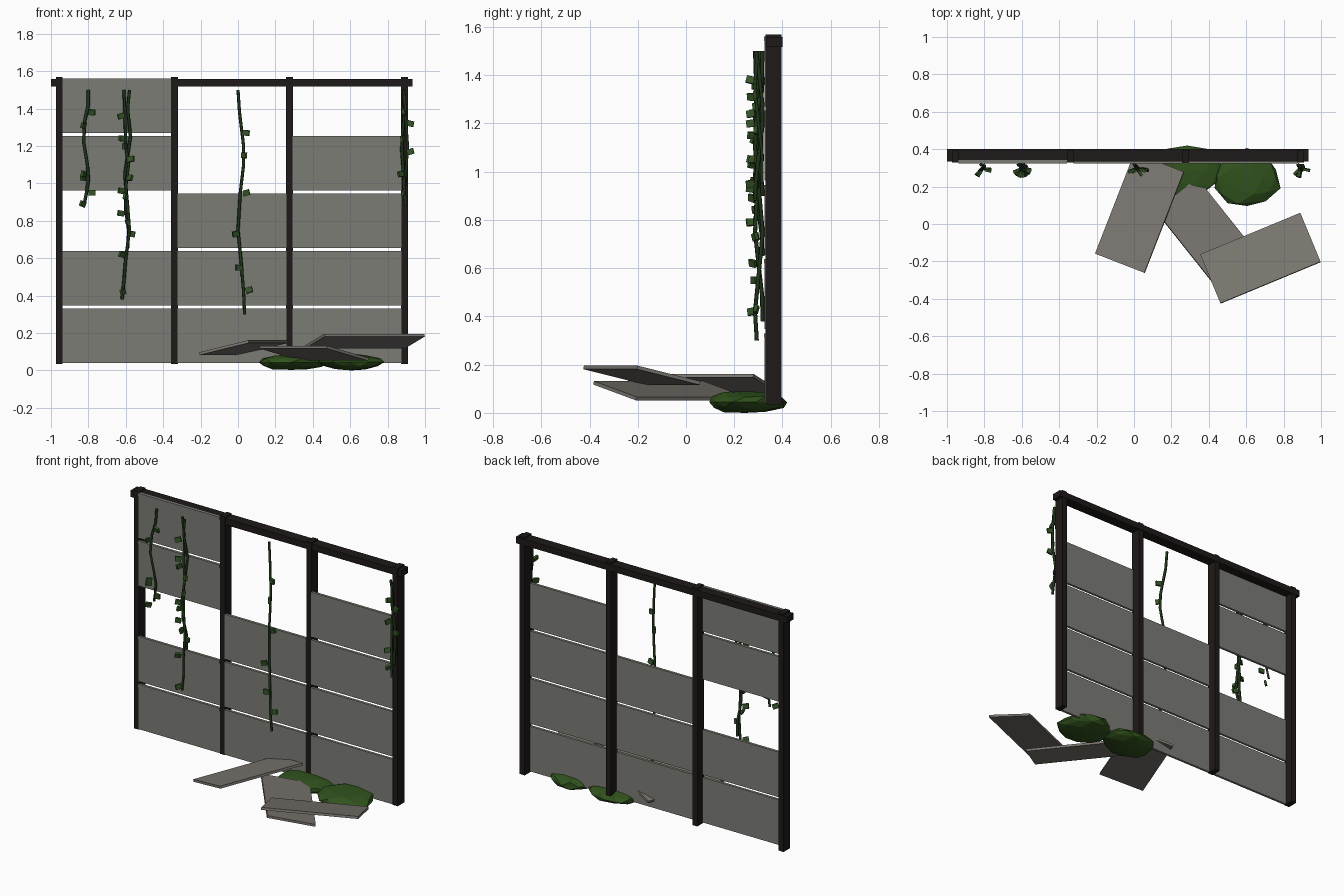
import bpy, bmesh, math, random
from mathutils import Matrix, Vector, Euler

if "Cube" in bpy.data.objects:
    bpy.data.objects.remove(bpy.data.objects["Cube"])

random.seed(4)

def mat(name, rgb):
    m = bpy.data.materials.new(name)
    m.diffuse_color = (*rgb, 1)
    m.use_nodes = True
    m.node_tree.nodes["Principled BSDF"].inputs["Base Color"].default_value = m.diffuse_color
    return m

DARK = mat("dark_timber", (0.013, 0.010, 0.009))
SLAB = mat("concrete", (0.20, 0.20, 0.18))
SLAB2 = mat("concrete_fallen", (0.20, 0.185, 0.165))
STEM = mat("vine_stem", (0.015, 0.035, 0.01))
LEAF = mat("leaf", (0.035, 0.09, 0.02))
BUSH = mat("shrub", (0.03, 0.085, 0.012))

def finish(name, bm, m):
    bmesh.ops.recalc_face_normals(bm, faces=bm.faces)
    me = bpy.data.meshes.new(name)
    bm.to_mesh(me)
    bm.free()
    me.materials.append(m)
    ob = bpy.data.objects.new(name, me)
    bpy.context.collection.objects.link(ob)
    return ob

def add_box(bm, x0, x1, y0, y1, z0, z1):
    M = (Matrix.Translation(((x0 + x1) / 2, (y0 + y1) / 2, (z0 + z1) / 2))
         @ Matrix.Diagonal((x1 - x0, y1 - y0, z1 - z0, 1)))
    bmesh.ops.create_cube(bm, size=1, matrix=M)

def box(name, m, *b):
    bm = bmesh.new()
    add_box(bm, *b)
    return finish(name, bm, m)

# Frame: four posts and a top beam
POSTS = [-0.955, -0.34, 0.275, 0.89]
for i, x in enumerate(POSTS):
    box(f"post_{i}", DARK, x - 0.018, x + 0.018, 0.329, 0.396, 0.035, 1.568)
box("top_beam", DARK, -1.0, 0.932, 0.333, 0.40, 1.517, 1.558)

# Wall panels with a thin lip along the top; some bays have gaps
ROWS = {0: (0, 1, 3, 4), 1: (0, 1, 2), 2: (0, 1, 2, 3)}
for col, rows in ROWS.items():
    for r in rows:
        bm = bmesh.new()
        x0, x1 = POSTS[col] + 0.017, POSTS[col + 1] - 0.017
        z = 0.04 + r * 0.3075
        add_box(bm, x0, x1, 0.326, 0.341, z, z + 0.29)
        add_box(bm, x0, x1, 0.324, 0.330, z + 0.272, z + 0.29)
        finish(f"wall_panel_{col}_{r}", bm, SLAB)

# Fallen panels: location and yaw, all rolled the same way
FALLEN = [((0.03, 0.06, 0.122), 68.7), ((0.406, -0.068, 0.092), -51.5),
          ((0.676, -0.183, 0.156), 22.5)]
for i, (loc, yaw) in enumerate(FALLEN):
    ob = box(f"fallen_panel_{i}", SLAB2, -0.29, 0.29, -0.145, 0.145, -0.0075, 0.0075)
    ob.location = loc
    ob.rotation_euler = (math.radians(-13), 0, math.radians(yaw))

# Low shrubs: squashed faceted spheres
def shrub(name, loc, size):
    bm = bmesh.new()
    bmesh.ops.create_icosphere(bm, subdivisions=2, radius=1)
    for v in bm.verts:
        v.co *= random.uniform(0.88, 1.06)
        v.co = Vector([a * b for a, b in zip(v.co, size)]) + Vector(loc)
        v.co.z = max(v.co.z, 0)
    finish(name, bm, BUSH)

shrub("shrub_left", (0.285, 0.285, 0.043), (0.185, 0.15, 0.043))
shrub("shrub_right", (0.605, 0.245, 0.045), (0.18, 0.167, 0.047))

# Vines: stems along (x, z) points, weaving in depth
def vine(name, pts, phase):
    cu = bpy.data.curves.new(name, 'CURVE')
    cu.dimensions = '3D'
    cu.bevel_depth = 0.009
    cu.bevel_resolution = 0
    cu.use_fill_caps = True
    sp = cu.splines.new('POLY')
    sp.points.add(len(pts) - 1)
    for i, (x, z) in enumerate(pts):
        sp.points[i].co = (x, 0.302 + 0.016 * math.sin(z * 9 + phase), z, 1)
    ob = bpy.data.objects.new(name, cu)
    bpy.context.collection.objects.link(ob)
    cu.materials.append(STEM)
    bpy.ops.object.select_all(action='DESELECT')
    ob.select_set(True)
    bpy.context.view_layer.objects.active = ob
    bpy.ops.object.convert(target='MESH')

vine("vine_a", [(-.80, 1.5), (-.80, 1.42), (-.82, 1.33), (-.825, 1.22), (-.805, 1.1),
                (-.80, 1.02), (-.81, .95), (-.82, .9)], 0)
vine("vine_b", [(-.61, 1.5), (-.605, 1.38), (-.60, 1.2), (-.585, 1.1), (-.60, .98),
                (-.60, .85), (-.585, .75), (-.59, .65)], 2)
vine("vine_c", [(-.58, 1.5), (-.59, 1.4), (-.575, 1.25), (-.605, 1.05), (-.59, .88),
                (-.58, .75), (-.60, .6), (-.61, .48), (-.62, .38)], 4)
vine("vine_d", [(0, 1.5), (.008, 1.38), (.03, 1.2), (.03, 1.1), (.012, .95), (0, .75),
                (.015, .6), (.03, .42), (.035, .3)], 1)
vine("vine_e", [(.885, 1.5), (.89, 1.4), (.88, 1.28), (.875, 1.18), (.885, 1.05),
                (.89, .95), (.897, .88)], 3)
vine("vine_f", [(.89, 1.48), (.897, 1.35), (.908, 1.2), (.90, 1.08), (.89, .95)], 5)

# Leaves: small square cards turned around the stems
LEAVES = {"a": (-.81, [1.38, 1.31, 1.05, 1.03, .95, .89]),
          "b": (-.598, [1.36, 1.24, 1.2, 1.13, 1.03, .96, .93, .84, .79, .73, .62, .42]),
          "d": (.015, [1.27, 1.15, .95, .73]), "d_low": (.03, [.55, .43]),
          "e": (.892, [1.38, 1.32, 1.24, 1.17, 1.05, .95])}
for key, (x, zs) in LEAVES.items():
    bm = bmesh.new()
    for i, z in enumerate(zs):
        a = math.radians(-90 + random.choice((-1, 1)) * random.uniform(10, 85))
        M = (Matrix.Translation((x + 0.03 * math.cos(a), 0.297 + 0.03 * math.sin(a), z))
             @ Euler((random.uniform(-.4, .4), random.uniform(-.3, .3), a)).to_matrix().to_4x4()
             @ Matrix.Diagonal((0.036, 0.014, 0.03, 1)))
        bmesh.ops.create_cube(bm, size=1, matrix=M)
    finish(f"leaves_{key}", bm, LEAF)
